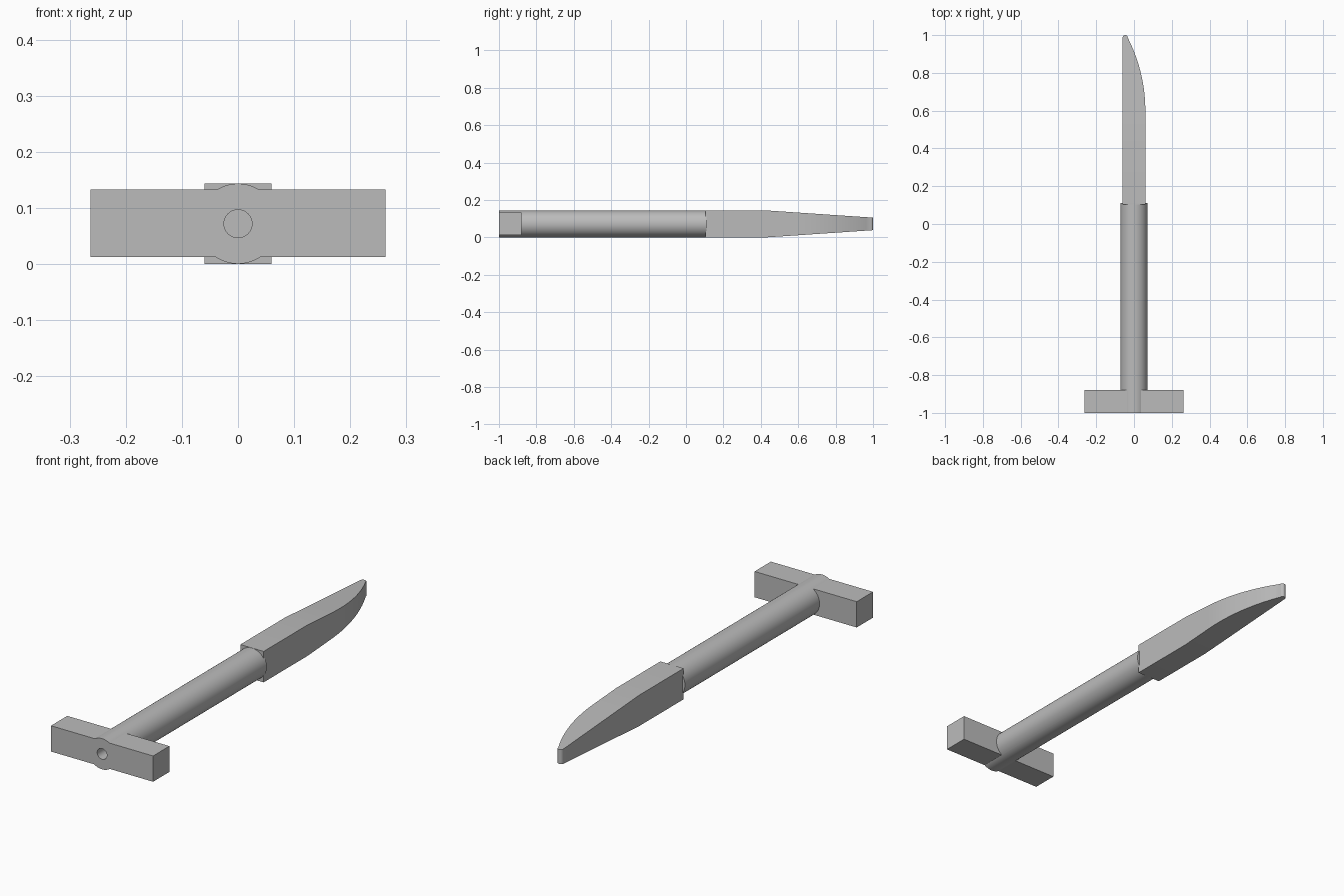
import bpy, bmesh, math

default = bpy.data.objects.get("Cube")
if default:
    bpy.data.objects.remove(default, do_unlink=True)

MID = 0.072      # height of the long axis

grey = bpy.data.materials.new("plain_grey")
grey.use_nodes = True
grey.diffuse_color = (0.5, 0.5, 0.5, 1)
grey.node_tree.nodes["Principled BSDF"].inputs["Base Color"].default_value = (0.5, 0.5, 0.5, 1)


def rod(name, radius, y0, y1, sides):
    """Cylinder lying along y."""
    bpy.ops.mesh.primitive_cylinder_add(vertices=sides, radius=radius, depth=y1 - y0,
                                        location=(0, (y0 + y1) / 2, MID),
                                        rotation=(math.pi / 2, 0, 0))
    ob = bpy.context.object
    ob.name = name
    return ob


def combine(ob, other, operation):
    """Apply a boolean and discard the second object."""
    mod = ob.modifiers.new("combine", 'BOOLEAN')
    mod.operation, mod.solver, mod.object = operation, 'EXACT', other
    bpy.context.view_layer.objects.active = ob
    bpy.ops.object.modifier_apply(modifier=mod.name)
    bpy.data.objects.remove(other, do_unlink=True)


def finish(ob):
    ob.data.materials.clear()
    ob.data.materials.append(grey)
    bpy.ops.object.select_all(action='DESELECT')
    ob.select_set(True)
    bpy.context.view_layer.objects.active = ob
    bpy.ops.object.shade_smooth_by_angle(angle=math.radians(25))


# Handle: round shaft fused with the crossbar, blind hole in the butt
handle = rod("handle", 0.0715, -1, 0.11, 64)
bpy.ops.mesh.primitive_cube_add(size=1, location=(0, -0.94, 0.073))
crossbar = bpy.context.object
crossbar.scale = (0.526, 0.12, 0.12)
bpy.ops.object.transform_apply(location=False, rotation=False, scale=True)
combine(handle, crossbar, 'UNION')
combine(handle, rod("hole_cutter", 0.025, -1.1, -0.8, 32), 'DIFFERENCE')
finish(handle)

# Blade: cross-sections along y, straight back, curved edge, rounded tip
HALF, BEND, TAPER = 0.06, 0.6, 0.43
TIP_X, TIP_Y, TIP_R = -0.0465, 0.9865, 0.0135
EDGE_R = 0.848


def section(y):
    left, right = -HALF, HALF
    if y > BEND:
        right = HALF - EDGE_R + math.sqrt(EDGE_R ** 2 - (y - BEND) ** 2)
    if y > TIP_Y:
        w = math.sqrt(max(TIP_R ** 2 - (y - TIP_Y) ** 2, 4e-6))
        left, right = TIP_X - w, TIP_X + w
    t = max(0, (y - TAPER) / (1 - TAPER))
    h = MID - t * 0.0385
    return [(left, y, MID - h), (right, y, MID - h), (right, y, MID + h), (left, y, MID + h)]


stations = [0.103, TAPER]
stations += [BEND + (TIP_Y - BEND) * i / 16 for i in range(17)]
stations += [TIP_Y + TIP_R * math.sin(math.pi / 2 * i / 6) for i in range(1, 7)]

bm = bmesh.new()
rings = [[bm.verts.new(p) for p in section(y)] for y in stations]
for a, b in zip(rings, rings[1:]):
    for i in range(4):
        j = (i + 1) % 4
        bm.faces.new((a[i], a[j], b[j], b[i]))
bm.faces.new(rings[0])
bm.faces.new(rings[-1])
bmesh.ops.recalc_face_normals(bm, faces=bm.faces)
mesh = bpy.data.meshes.new("blade")
bm.to_mesh(mesh)
bm.free()
blade = bpy.data.objects.new("blade", mesh)
bpy.context.collection.objects.link(blade)
finish(blade)
